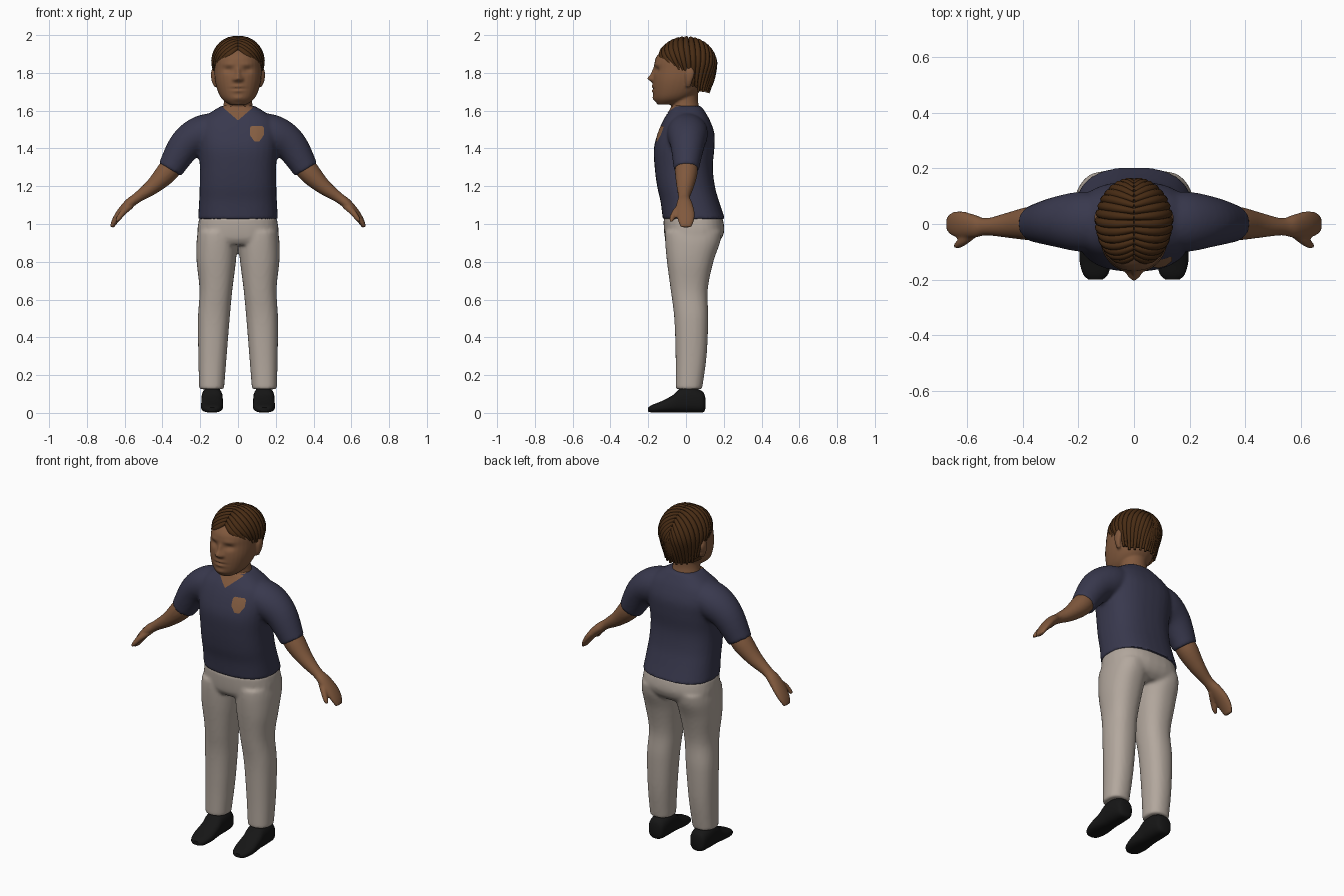
import bpy, bmesh
from math import sin, cos, pi, atan2, exp, hypot, radians
from mathutils import Vector
from mathutils.bvhtree import BVHTree

cube = bpy.data.objects.get("Cube")
if cube:
    bpy.data.objects.remove(cube)

X, Y, Z = Vector((1, 0, 0)), Vector((0, 1, 0)), Vector((0, 0, 1))


def material(name, rgb):
    m = bpy.data.materials.new(name)
    m.use_nodes = True
    m.diffuse_color = (*rgb, 1)
    m.node_tree.nodes["Principled BSDF"].inputs["Base Color"].default_value = (*rgb, 1)
    return m


SKIN = material("brown skin", (0.22, 0.1, 0.047))
NAVY = material("navy cloth", (0.04, 0.04, 0.075))
BEIGE = material("beige cloth", (0.45, 0.39, 0.34))
HAIR = material("dark brown hair", (0.065, 0.025, 0.007))
BLACK = material("black leather", (0.008, 0.008, 0.008))
PATCH = material("tan patch", (0.25, 0.12, 0.058))


def bake(obj):
    """Turn an object with modifiers or a curve into a plain smooth mesh."""
    bpy.context.view_layer.update()
    dg = bpy.context.evaluated_depsgraph_get()
    mesh = bpy.data.meshes.new_from_object(obj.evaluated_get(dg))
    name, mat = obj.name, obj.data.materials[0]
    bpy.data.objects.remove(obj)
    mesh.materials.clear()
    mesh.materials.append(mat)
    mesh.shade_smooth()
    mesh.set_sharp_from_angle(angle=radians(50))
    new = bpy.data.objects.new(name, mesh)
    new.name = name
    bpy.context.collection.objects.link(new)
    return new


def finish(name, bm, mat, voxel=0, smooth=4):
    bmesh.ops.recalc_face_normals(bm, faces=bm.faces)
    mesh = bpy.data.meshes.new(name)
    bm.to_mesh(mesh)
    bm.free()
    mesh.materials.append(mat)
    obj = bpy.data.objects.new(name, mesh)
    bpy.context.collection.objects.link(obj)
    if voxel:
        r = obj.modifiers.new("blend", 'REMESH')
        r.mode, r.voxel_size, r.use_smooth_shade = 'VOXEL', voxel, True
        s = obj.modifiers.new("soften", 'SMOOTH')
        s.factor, s.iterations = 0.5, smooth
    return bake(obj)


def spline(rows, steps=5):
    """Catmull-Rom through rows of numbers."""
    out = []
    for i in range(len(rows) - 1):
        p = [rows[max(0, min(len(rows) - 1, i + k))] for k in (-1, 0, 1, 2)]
        for s in range(steps):
            t = s / steps
            out.append([b + 0.5 * t * (c - a + t * (2 * a - 5 * b + 4 * c - d + t * (3 * (b - c) + d - a)))
                        for a, b, c, d in zip(*p)])
    return out + [list(rows[-1])]


def loft(bm, rows, u=Y, axis=None, power=2.0, mirror=False, sides=32):
    """Skin rings given as x, y, z, radius along u, radius across u."""
    rows = spline(rows)
    pts = [Vector(r[:3]) for r in rows]
    for side in ((1, -1) if mirror else (1,)):
        rings = []
        for i, r in enumerate(rows):
            t = axis or (pts[min(i + 1, len(pts) - 1)] - pts[max(i - 1, 0)]).normalized()
            w = t.cross(u).normalized()
            ring = []
            for k in range(sides):
                c, s = cos(2 * pi * k / sides), sin(2 * pi * k / sides)
                c = abs(c) ** (2 / power) * (1 if c > 0 else -1)
                s = abs(s) ** (2 / power) * (1 if s > 0 else -1)
                p = pts[i] + u * c * max(r[3], 0.002) + w * s * max(r[4], 0.002)
                ring.append(bm.verts.new((p.x * side, p.y, p.z)))
            rings.append(ring)
        for a, b in zip(rings, rings[1:]):
            for k in range(sides):
                j = (k + 1) % sides
                bm.faces.new((a[k], a[j], b[j], b[k]))
        bm.faces.new(rings[0])
        bm.faces.new(rings[-1])


# Shirt: torso and sleeves blended together
bm = bmesh.new()
loft(bm, [(0, .042, 1.025, .165, .212), (0, .02, 1.12, .155, .206), (0, 0, 1.2, .153, .203),
          (0, -.012, 1.3, .154, .202), (0, -.01, 1.4, .16, .21), (0, 0, 1.48, .15, .215),
          (0, .003, 1.55, .123, .195), (0, .005, 1.6, .092, .13), (0, .003, 1.625, .076, .088)],
     axis=Z, power=2.5)
loft(bm, [(.08, .005, 1.51, .1, .085), (.19, .008, 1.475, .108, .1), (.28, .008, 1.415, .09, .088),
          (.36, .002, 1.288, .066, .068)], mirror=True)
shirt = finish("shirt", bm, NAVY, 0.01, 5)

# Forearms with mitten hands and thumbs
bm = bmesh.new()
loft(bm, [(.32, .003, 1.35, .055, .055), (.375, .002, 1.275, .06, .058), (.45, -.004, 1.2, .046, .042),
          (.53, -.01, 1.142, .031, .028), (.575, -.008, 1.108, .042, .027), (.62, -.002, 1.06, .048, .023),
          (.652, 0, 1.015, .042, .017), (.668, 0, .983, .028, .01)], mirror=True)
loft(bm, [(.565, -.025, 1.1, .018, .018), (.605, -.055, 1.065, .019, .017), (.632, -.073, 1.03, .015, .013),
          (.645, -.078, 1.012, .007, .006)], mirror=True)
finish("arms", bm, SKIN, 0.007, 3)

# Trousers: hips and legs blended together
bm = bmesh.new()
loft(bm, [(0, .037, 1.035, .156, .205), (0, .043, .97, .16, .215), (0, .038, .92, .148, .213),
          (0, .03, .89, .12, .19)], axis=Z, power=2.5)
loft(bm, [(.112, .04, .96, .15, .1), (.112, .035, .9, .145, .108), (.115, .022, .8, .123, .104),
          (.117, .017, .65, .098, .087), (.128, .028, .5, .09, .084), (.135, .027, .3, .082, .075),
          (.14, .015, .125, .07, .066)], axis=Z, power=2.3, mirror=True)
finish("trousers", bm, BEIGE, 0.01, 5)

# Shoes
bm = bmesh.new()
loft(bm, [(.137, .102, .05, .025, .03), (.137, .088, .058, .047, .055), (.137, .03, .068, .056, .067),
          (.137, -.03, .065, .056, .064), (.137, -.07, .048, .057, .046), (.138, -.13, .032, .058, .03),
          (.138, -.18, .022, .045, .02), (.138, -.2, .018, .025, .011)], u=X, axis=-Y, power=2.6, mirror=True)
finish("shoes", bm, BLACK)

# Head, neck and ears
bm = bmesh.new()
loft(bm, [(0, -.1, 1.632, .05, .045), (0, -.075, 1.66, .092, .083), (0, -.052, 1.7, .122, .106),
          (0, -.035, 1.76, .14, .122), (0, -.02, 1.82, .148, .125), (0, -.012, 1.88, .148, .119),
          (0, -.002, 1.93, .112, .092), (0, 0, 1.965, .06, .045)], axis=Z, power=2.2)
loft(bm, [(0, 0, 1.54, .085, .1), (0, -.003, 1.61, .075, .082), (0, -.005, 1.66, .068, .073),
          (0, 0, 1.74, .068, .072)], axis=Z)
loft(bm, [(.115, .012, 1.725, .012, .01), (.126, .015, 1.755, .018, .013), (.13, .02, 1.8, .026, .013),
          (.124, .02, 1.835, .012, .008)], axis=Z, mirror=True)
head = finish("head", bm, SKIN, 0.006, 4)


def sculpt(center, radius, push):
    for v in head.data.vertices:
        d = sum(((a - b) / r) ** 2 for a, b, r in zip(v.co, center, radius))
        v.co.y += push * exp(-d)


# Face: nose, nostrils, eye sockets, brow and lips
sculpt((0, -.17, 1.772), (.018, .06, .018), -.028)
sculpt((0, -.17, 1.805), (.013, .06, .025), -.012)
for s in (1, -1):
    sculpt((s * .018, -.17, 1.765), (.011, .06, .01), -.01)
    sculpt((s * .05, -.16, 1.815), (.026, .06, .016), .012)
    sculpt((s * .05, -.16, 1.845), (.035, .06, .012), -.004)
sculpt((0, -.17, 1.728), (.028, .06, .008), -.007)
sculpt((0, -.17, 1.704), (.025, .06, .009), -.007)
sculpt((0, -.17, 1.716), (.036, .06, .004), .006)
sculpt((0, -.16, 1.665), (.03, .06, .015), -.008)


# Plates that hug the front of the shirt and neck
def tree(obj):
    return BVHTree.FromPolygons([v.co for v in obj.data.vertices], [p.vertices for p in obj.data.polygons])


trees = [tree(shirt), tree(head)]


def plate(name, x, z0, z1, half, mat, n=16):
    bm = bmesh.new()
    grid = []
    for i in range(n + 1):
        z = z0 + (z1 - z0) * i / n
        row = []
        for k in range(n + 1):
            px = x + half(i / n) * (2 * k / n - 1)
            hits = [t.ray_cast(Vector((px, -1, z)), Y)[0] for t in trees]
            y = min([h.y for h in hits if h] + [0])
            row.append(bm.verts.new((px, y - 0.003, z)))
        grid.append(row)
    for a, b in zip(grid, grid[1:]):
        for k in range(n):
            bm.faces.new((a[k], a[k + 1], b[k + 1], b[k]))
    finish(name, bm, mat)


plate("chest_badge", .1, 1.437, 1.52, lambda t: .037 * min(1, .35 + 1.6 * t, .7 + 3 * (1 - t)), PATCH)
plate("neck_opening", 0, 1.55, 1.628, lambda t: min(.076, .002 + .09 * t), SKIN)

# Hair: surface addressed by a flat map, u sideways and v backwards, length 1 at the widest level
HAIRLINE = [(0, .5), (55, .95), (85, 1.15), (100, 1.42), (120, 1.6), (180, 1.65)]


def hairline(deg):
    for (a, p), (b, q) in zip(HAIRLINE, HAIRLINE[1:]):
        if deg <= b:
            return p + (q - p) * (deg - a) / (b - a)
    return HAIRLINE[-1][1]


def on_scalp(u, v, grow=1.0):
    t, az = hypot(u, v), atan2(u, -v)
    over = max(0, t - 1)
    r = (sin(t * pi / 2) if t < 1 else 1 - .3 * over) * grow
    z = 1.845 + (.14 * grow * cos(t * pi / 2) if t < 1 else -.22 * over)
    return Vector((.128 * r * sin(az), .002 - .15 * r * cos(az), z))


bm = bmesh.new()
rings = []
for i in range(49):
    az = 2 * pi * i / 48
    end = hairline(abs((math_deg := i * 7.5) if i <= 24 else 360 - math_deg))
    rings.append([bm.verts.new(on_scalp(end * k / 12 * sin(az), -end * k / 12 * cos(az), .99)) for k in range(13)])
for a, b in zip(rings, rings[1:]):
    for k in range(12):
        bm.faces.new((a[k], a[k + 1], b[k + 1], b[k]))
bmesh.ops.remove_doubles(bm, verts=bm.verts, dist=0.0005)
finish("hair_cap", bm, HAIR)

# Overlapping locks sweeping from the middle parting to the hairline
curve = bpy.data.curves.new("hair_locks", 'CURVE')
curve.dimensions, curve.bevel_depth, curve.bevel_resolution = '3D', 0.018, 2
curve.use_fill_caps = True
LOCKS, STEPS = 17, 12
for side in (1, -1):
    for i in range(LOCKS):
        f = i / (LOCKS - 1)
        start = -.56 + 1.5 * f
        deg = 52 + 124 * f
        end = hairline(deg) + (.05 if i % 2 else 0)
        eu, ev = end * sin(radians(deg)), -end * cos(radians(deg))
        sp = curve.splines.new('POLY')
        sp.points.add(STEPS)
        for k, p in enumerate(sp.points):
            t = k / STEPS
            bow = -.14 * sin(pi * t) * (1 - f)
            co = on_scalp(side * eu * t, start + (ev - start) * t + bow)
            p.co = (*co, 1)
            p.radius = .55 + .45 * sin(pi * min(1, t * 1.1)) - .2 * t ** 4
locks = bpy.data.objects.new("hair_locks", curve)
curve.materials.append(HAIR)
bpy.context.collection.objects.link(locks)
bake(locks)
